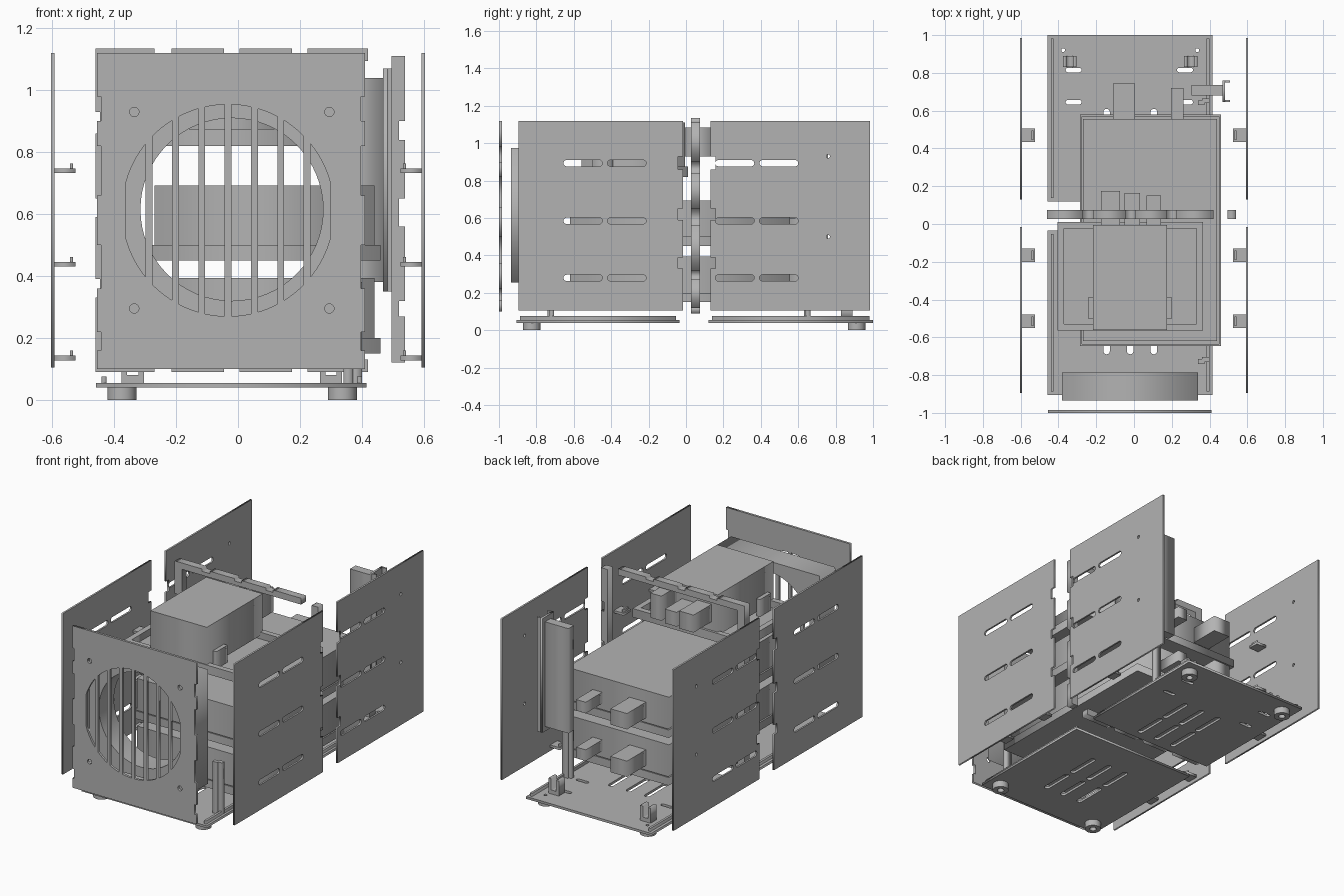
import bpy, math
from mathutils import Matrix

cube = bpy.data.objects.get("Cube")
if cube:
    bpy.data.objects.remove(cube, do_unlink=True)

mat = bpy.data.materials.new("plain_grey")
mat.use_nodes = True
GREY = (0.45, 0.45, 0.45, 1)
mat.diffuse_color = GREY
mat.node_tree.nodes["Principled BSDF"].inputs["Base Color"].default_value = GREY

# Sheet orientation: x sheets use (y, z), y sheets use (x, z), z sheets use (x, y)
TURN = {
    "x": Matrix(((0, 0, 1, 0), (1, 0, 0, 0), (0, 1, 0, 0), (0, 0, 0, 1))),
    "y": Matrix(((1, 0, 0, 0), (0, 0, -1, 0), (0, 1, 0, 0), (0, 0, 0, 1))),
    "z": Matrix.Identity(4),
}


def sheet(name, axis, low, high, outline, holes=()):
    """Flat outline with holes, extruded between two positions on an axis."""
    curve = bpy.data.curves.new(name, "CURVE")
    curve.dimensions = "2D"
    curve.fill_mode = "BOTH"
    curve.extrude = (high - low) / 2
    for loop in [outline, *holes]:
        spline = curve.splines.new("POLY")
        spline.points.add(len(loop) - 1)
        for p, (u, v) in zip(spline.points, loop):
            p.co = (u, v, 0, 1)
        spline.use_cyclic_u = True
    temp = bpy.data.objects.new(name, curve)
    bpy.context.collection.objects.link(temp)
    deps = bpy.context.evaluated_depsgraph_get()
    mesh = bpy.data.meshes.new_from_object(temp.evaluated_get(deps))
    bpy.data.objects.remove(temp, do_unlink=True)
    mid = (low + high) / 2
    shift = {"x": (mid, 0, 0), "y": (0, mid, 0), "z": (0, 0, mid)}[axis]
    mesh.transform(Matrix.Translation(shift) @ TURN[axis])
    mesh.materials.clear()
    mesh.materials.append(mat)
    obj = bpy.data.objects.new(name, mesh)
    bpy.context.collection.objects.link(obj)
    return obj


def rect(u0, u1, v0, v1):
    return [(u0, v0), (u1, v0), (u1, v1), (u0, v1)]


def box(name, x, y, z):
    return sheet(name, "z", *z, rect(*x, *y))


def circle(u, v, r, n=24):
    steps = [math.tau * i / n for i in range(n)]
    return [(u + r * math.cos(a), v + r * math.sin(a)) for a in steps]


def slot(u0, u1, v, r=0.017, upright=False):
    """Rounded slot along u, or along v when upright."""
    pts = []
    for centre, start in ((u1 - r, -90), (u0 + r, 90)):
        for i in range(9):
            a = math.radians(start + i * 22.5)
            pts.append((centre + r * math.cos(a), v + r * math.sin(a)))
    return [(q, p) for p, q in pts] if upright else pts


def notched(u0, u1, v0, v1, left=(), right=(), top=(), bottom=(), d=0.015):
    """Rectangle with square notches cut into its edges."""
    pts = [(u0, v0)]
    for a, b in bottom:
        pts += [(a, v0), (a, v0 + d), (b, v0 + d), (b, v0)]
    pts.append((u1, v0))
    for a, b in right:
        pts += [(u1, a), (u1 - d, a), (u1 - d, b), (u1, b)]
    pts.append((u1, v1))
    for a, b in reversed(top):
        pts += [(b, v1), (b, v1 - d), (a, v1 - d), (a, v1)]
    pts.append((u0, v1))
    for a, b in reversed(left):
        pts += [(u0, b), (u0 + d, b), (u0 + d, a), (u0, a)]
    return pts


# Front panel with slatted round grille and screw holes
GX, GZ, GR = -0.032, 0.612, 0.342


def grille_slot(x0, x1):
    xs = [x0 + (x1 - x0) * i / 8 for i in range(9)]
    hs = [math.sqrt(max(GR**2 - (x - GX)**2, 0.0004)) for x in xs]
    up = [(x, GZ + h) for x, h in zip(xs, hs)]
    return [(x, GZ - h) for x, h in zip(xs, hs)] + up[::-1]


holes = [grille_slot(GX + (i - 4) * 0.085 + 0.011, GX + (i - 3) * 0.085 - 0.011)
         for i in range(8)]
holes += [circle(x, z, 0.015) for x in (-0.335, 0.295) for z in (0.295, 0.93)]
edge = [(0.16, 0.22), (0.36, 0.5), (0.66, 0.82), (0.9, 0.98)]
sheet("front_panel", "y", -1, -0.985,
      notched(-0.455, 0.41, 0.1, 1.12, left=edge, right=edge, d=0.012), holes)

# Fan frame behind the grille
sheet("fan_frame", "y", -0.935, -0.785, rect(-0.38, 0.34, 0.255, 0.975),
      [circle(-0.02, 0.615, 0.295, 64)])

# Side panels with vent slots, and the shelf clips on their inner faces
rows = (0.28, 0.585, 0.893)
joints = [(0.33, 0.39), (0.59, 0.65), (0.86, 0.93)]
for side, s in (("left", 1), ("right", -1)):
    low, high = sorted((s * 0.593, s * 0.604))
    sheet(side + "_front_panel", "x", low, high,
          notched(-0.895, -0.015, 0.105, 1.12, right=joints, d=0.028),
          [slot(a, b, z) for z in rows for a, b in ((-0.655, -0.447), (-0.42, -0.213))])
    sheet(side + "_rear_panel", "x", low, high,
          notched(0.13, 0.985, 0.105, 1.12, left=joints, d=0.028),
          [slot(a, b, z) for z in rows for a, b in ((0.157, 0.365), (0.393, 0.6))]
          + [circle(0.76, z, 0.01, 12) for z in (0.5, 0.93)])
    for y in (-0.515, -0.165, 0.47):
        for z in (0.135, 0.438, 0.74):
            box(side + "_clip", sorted((s * 0.525, s * 0.594)), (y - 0.035, y + 0.035),
                (z - 0.008, z + 0.008))
            box(side + "_clip_lip", sorted((s * 0.533, s * 0.543)), (y - 0.025, y + 0.025),
                (z + 0.006, z + 0.024))

# Base plates with vents, rails and feet
columns = (-0.145, -0.02, 0.105)
for end, y0, y1, vents, foot_y in (
        ("front", -0.905, -0.035, ((-0.69, -0.48), (-0.45, -0.24)), -0.825),
        ("rear", 0.12, 1.0, ((0.17, 0.38), (0.4, 0.61)), 0.912)):
    cuts = [slot(a, b, x, upright=True) for x in columns for a, b in vents]
    if end == "rear":
        cuts += [slot(x - 0.042, x + 0.042, y, 0.012) for x in (-0.32, 0.27)
                 for y in (0.645, 0.815)]
        cuts += [circle(x, 0.92, 0.01, 12) for x in (-0.375, 0.335)]
    sheet(end + "_base_plate", "z", 0.04, 0.055, rect(-0.458, 0.415, y0, y1), cuts)
    for x in (-0.44, 0.385):
        box(end + "_base_rail", (x, x + 0.015), (y0 + 0.018, y1 - 0.018), (0.054, 0.075))
    for x in (-0.375, 0.337):
        sheet(end + "_foot", "z", 0, 0.041, circle(x, foot_y, 0.047, 32),
              [circle(x, foot_y, 0.02)])

# Forked brackets on the rear base
for x in (-0.34, 0.3):
    fork = notched(x - 0.036, x + 0.036, 0.054, 0.15, top=[(x - 0.018, x + 0.018)], d=0.07)
    sheet("fork_bracket", "y", 0.83, 0.89, fork)

# Upright posts on the base
for y in (-0.72, 0.65):
    box("base_post", (0.36, 0.4), (y - 0.01, y + 0.015), (0.054, 0.38))
    box("post_foot", (0.34, 0.372), (y - 0.02, y + 0.005), (0.054, 0.38))

# Centre frame: C shaped main piece and a loose side strip
gaps = [(-0.27, -0.215), (-0.045, 0.005), (0.175, 0.225)]
outer = notched(-0.46, 0.42, 0.09, 1.135, top=gaps, bottom=gaps, left=joints)
turn = outer.index((0.42, 0.09)) + 1
inner = [(0.42, 0.13), (-0.41, 0.13), (-0.41, 1.095), (0.42, 1.095)]
sheet("centre_frame", "y", 0.027, 0.075, outer[:turn] + inner + outer[turn:])
sheet("centre_side_strip", "y", 0.027, 0.075,
      notched(0.495, 0.54, 0.12, 1.11, right=[(0.27, 0.32), (0.56, 0.65), (0.84, 0.9)],
              d=0.02))


def tray(name, x, y, z, rim):
    """Open tray made of a floor and a raised rim."""
    box(name + "_floor", x, y, (z[0], z[0] + 0.012))
    sheet(name + "_rim", "z", *z, rect(*x, *y),
          [rect(x[0] + rim, x[1] - rim, y[0] + rim, y[1] - rim)])


# Two stacked units in trays, each with rear plugs
for name, z in (("lower", 0.15), ("upper", 0.45)):
    tray(name + "_tray", (-0.285, 0.46), (-0.645, 0.58), (z, z + 0.05), 0.01)
    box(name + "_unit", (-0.27, 0.44), (-0.62, 0.555), (z + 0.005, z + 0.243))
    box(name + "_wide_plug", (-0.11, 0.005), (0.55, 0.745), (z + 0.07, z + 0.17))
    box(name + "_narrow_plug", (0.195, 0.262), (0.55, 0.72), (z + 0.08, z + 0.15))

# Top unit on its tray, with side stops and rear plugs
tray("top_tray", (-0.405, 0.365), (-0.565, 0.01), (0.82, 0.875), 0.035)
box("top_unit", (-0.218, 0.175), (-0.56, -0.005), (0.855, 1.11))
for x in (-0.243, 0.174):
    box("top_unit_stop", (x, x + 0.026), (-0.5, -0.39), (0.83, 0.94))
for x0, x1, y1, z1 in ((-0.175, -0.075, 0.175, 1.04), (-0.05, 0.032, 0.165, 1.02),
                       (0.067, 0.143, 0.15, 1.085)):
    box("top_plug", (x0, x1), (-0.01, y1), (0.93, z1))

# Upright display module near the rear
box("display_board", (0.305, 0.475), (0.68, 0.735), (0.38, 1.04))
sheet("display_bezel", "x", 0.468, 0.482, rect(0.645, 0.76, 0.35, 1.07))
for y in (0.645, 0.748):
    box("display_bezel_lip", (0.48, 0.508), (y, y + 0.012), (0.35, 1.07))
